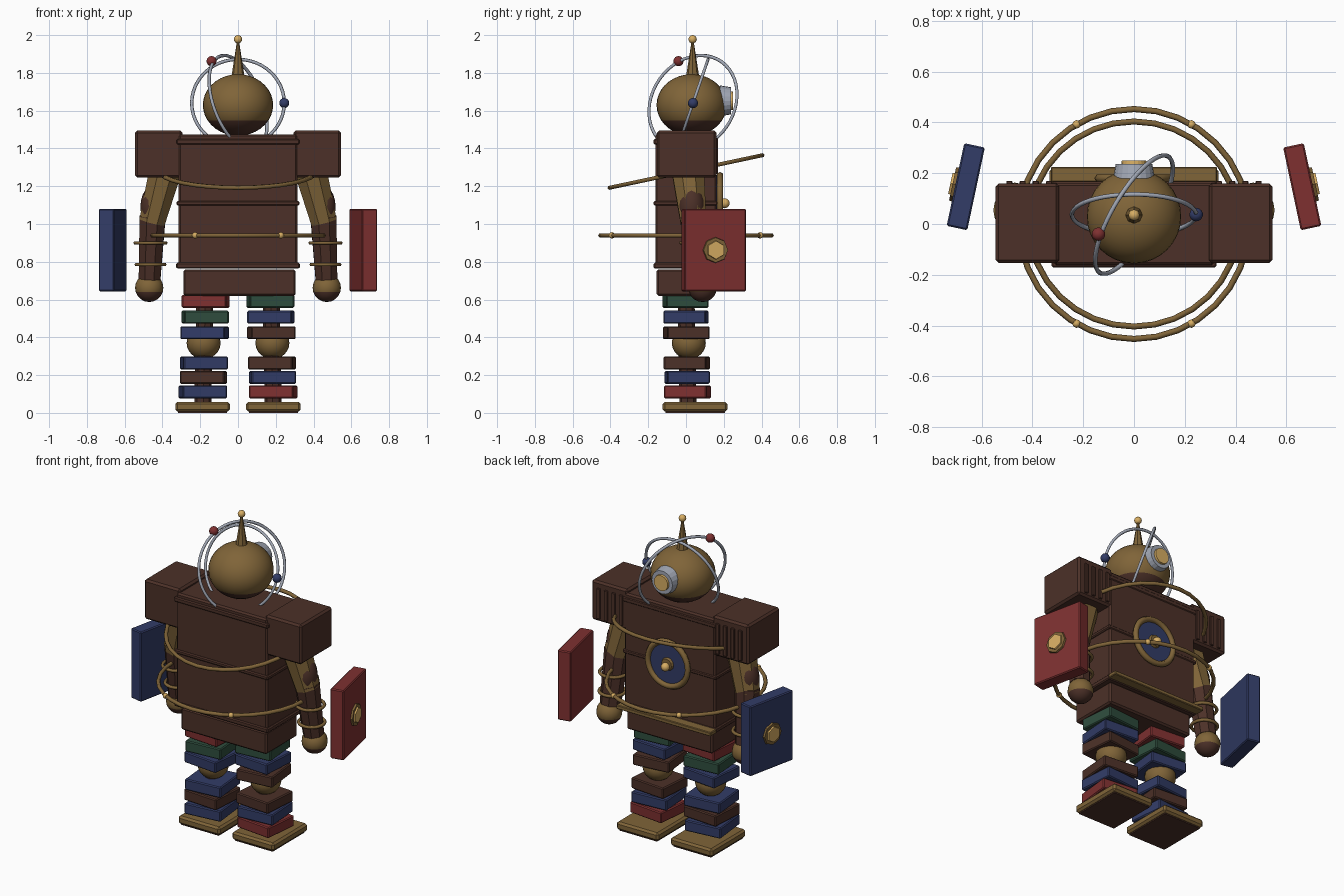
import bpy, bmesh, math
from mathutils import Vector, Matrix

if "Cube" in bpy.data.objects:
    bpy.data.objects.remove(bpy.data.objects["Cube"])


def material(name, rgb):
    m = bpy.data.materials.new(name)
    m.diffuse_color = (*rgb, 1)
    m.use_nodes = True
    m.node_tree.nodes["Principled BSDF"].inputs["Base Color"].default_value = m.diffuse_color
    return m


BROWN = material("dark_brown", (0.072, 0.030, 0.021))
BRASS = material("brass", (0.215, 0.128, 0.040))
RED = material("red", (0.21, 0.03, 0.03))
BLUE = material("blue", (0.032, 0.045, 0.135))
GREEN = material("green", (0.028, 0.075, 0.048))
SILVER = material("silver", (0.36, 0.39, 0.46))
GOLD = material("gold", (0.68, 0.42, 0.125))


def finish(name, bm, mat, matrix, smooth=False, bevel=0.0):
    me = bpy.data.meshes.new(name)
    bm.to_mesh(me)
    bm.free()
    ob = bpy.data.objects.new(name, me)
    bpy.context.collection.objects.link(ob)
    me.transform(matrix)
    me.materials.append(mat)
    if smooth:
        for p in me.polygons:
            p.use_smooth = True
    if bevel:
        mod = ob.modifiers.new("edge_bevel", 'BEVEL')
        mod.width, mod.segments = bevel, 1
    return ob


def box(name, mat, centre, size, turn=0.0, bevel=0.01):
    bm = bmesh.new()
    bmesh.ops.create_cube(bm, size=1)
    m = Matrix.Translation(centre) @ Matrix.Rotation(math.radians(turn), 4, 'Z') @ Matrix.Diagonal((*size, 1))
    return finish(name, bm, mat, m, bevel=bevel)


def ball(name, mat, centre, radii, under=None, limit=-0.55, seg=24):
    """Ellipsoid; faces that look down past the limit take a second colour."""
    bm = bmesh.new()
    bmesh.ops.create_uvsphere(bm, u_segments=seg, v_segments=seg // 2 + 2, radius=1)
    ob = finish(name, bm, mat, Matrix.Translation(centre) @ Matrix.Diagonal((*radii, 1)), smooth=True)
    if under:
        ob.data.materials.append(under)
        for p in ob.data.polygons:
            if (p.center.z - centre[2]) / radii[2] < limit:
                p.material_index = 1
    return ob


def rod(name, mat, a, b, r1, r2, sides=8):
    """Tapered prism from point a to point b."""
    a, b = Vector(a), Vector(b)
    d = b - a
    bm = bmesh.new()
    bmesh.ops.create_cone(bm, cap_ends=True, segments=sides, radius1=r1, radius2=r2, depth=d.length)
    rot = d.to_track_quat('Z', 'Y').to_matrix().to_4x4()
    return finish(name, bm, mat, Matrix.Translation((a + b) / 2) @ rot)


def ring(name, mat, centre, normal, major, minor, seg=32, sides=6):
    bm = bmesh.new()
    rows = []
    for i in range(seg):
        u = 2 * math.pi * i / seg
        rows.append([])
        for j in range(sides):
            v = 2 * math.pi * j / sides
            r = major + minor * math.cos(v)
            rows[-1].append(bm.verts.new((r * math.cos(u), r * math.sin(u), minor * math.sin(v))))
    for i in range(seg):
        n = (i + 1) % seg
        for j in range(sides):
            k = (j + 1) % sides
            bm.faces.new((rows[i][j], rows[n][j], rows[n][k], rows[i][k]))
    rot = Vector(normal).to_track_quat('Z', 'Y').to_matrix().to_4x4()
    return finish(name, bm, mat, Matrix.Translation(centre) @ rot, smooth=True)


# Torso, trim bands and pelvis
box("torso", BROWN, (0, 0, 1.12), (0.63, 0.325, 0.71))
for z, h in ((1.435, 0.03), (1.11, 0.025), (0.78, 0.03)):
    box("torso_band", BROWN, (0, -0.002, z), (0.65, 0.338, h), bevel=0.006)
box("rear_ledge", BRASS, (0, 0.195, 0.78), (0.655, 0.06, 0.025), bevel=0.004)
box("pelvis", BROWN, (0.008, 0, 0.69), (0.595, 0.31, 0.14))

# Rear medallion
rod("medallion_face", BLUE, (0, 0.15, 1.12), (0, 0.18, 1.12), 0.14, 0.14, 28)
ring("medallion_rim", BRASS, (0, 0.18, 1.12), (0, 1, 0), 0.138, 0.018)
rod("medallion_boss", BRASS, (0, 0.17, 1.12), (0, 0.195, 1.12), 0.045, 0.035, 12)
ball("medallion_knob", GOLD, (0, 0.205, 1.11), (0.026, 0.026, 0.026), seg=12)

# Orbit rings round the body
ring("waist_ring", BRASS, (0, 0, 0.94), (0, 0, 1), 0.453, 0.012)
tilt = math.radians(12)
ring("chest_ring", BRASS, (0, 0, 1.278), (0, -math.sin(tilt), math.cos(tilt)), 0.413, 0.012)
for a in (60, 120, 240, 300):
    t = math.radians(a)
    ball("ring_stud", GOLD, (0.453 * math.cos(t), 0.453 * math.sin(t), 0.94), (0.017, 0.017, 0.017), seg=8)

# Head, eye and antenna
HC = Vector((0, 0.03, 1.63))
ball("head", BRASS, HC, (0.186, 0.186, 0.163), BROWN, -0.55, seg=32)
rod("eye_rim", SILVER, (0, 0.18, 1.652), (0, 0.237, 1.652), 0.082, 0.072, 20)
rod("eye_lens", GOLD, (0, 0.21, 1.652), (0, 0.25, 1.652), 0.052, 0.048, 20)
rod("antenna", BRASS, (0, 0.035, 1.76), (0, 0.035, 1.965), 0.038, 0.006, 8)
ball("antenna_tip", GOLD, (0, 0.035, 1.978), (0.022, 0.022, 0.022), seg=12)

# Halo rings with beads
RC = Vector((0, 0.037, 1.64))
lean = math.radians(19)
ring("halo_upright", SILVER, RC, (0, math.cos(lean), -math.sin(lean)), 0.245, 0.009, 48)
ring("halo_slanted", SILVER, RC, (0.817, -0.48, 0.316), 0.266, 0.009, 48)
ball("blue_bead", BLUE, (0.245, 0.037, 1.64), (0.027, 0.027, 0.027), seg=14)
ball("red_bead", RED, (-0.14, -0.04, 1.862), (0.027, 0.027, 0.027), seg=14)

for s in (-1, 1):
    # Shoulder block with rear slats
    box("shoulder", BROWN, (s * 0.42, 0.003, 1.37), (0.25, 0.315, 0.25), bevel=0.012)
    for i in range(4):
        box("shoulder_slat", BROWN, (s * (0.335 + 0.052 * i), 0.163, 1.36), (0.024, 0.014, 0.19), bevel=0.003)

    # Arm
    top, elbow, wrist = (s * 0.385, 0.01, 1.28), (s * 0.455, 0.04, 1.01), (s * 0.468, 0.08, 0.71)
    rod("upper_arm", BRASS, top, elbow, 0.092, 0.074)
    ball("elbow_pad", BROWN, (s * 0.447, 0.03, 1.09), (0.07, 0.07, 0.115), seg=16)
    rod("forearm", BROWN, (s * 0.452, 0.038, 1.04), wrist, 0.074, 0.062)
    for z, r in ((0.9, 0.081), (0.785, 0.075)):
        ring("bangle", BRASS, (s * 0.463, 0.04 + (1.01 - z) * 0.13, z), (0, 0, 1), r, 0.01, 20)
    ball("hand", BRASS, (s * 0.47, 0.088, 0.662), (0.075, 0.075, 0.075), BROWN, -0.4, seg=16)

    # Side panel with hexagonal boss
    out = Vector((s * math.cos(math.radians(12)), math.sin(math.radians(12)), 0))
    mid = Vector((s * 0.663, 0.147, 0.862))
    box("side_panel", RED if s > 0 else BLUE, mid, (0.083, 0.333, 0.437), s * 12, bevel=0.006)
    rod("panel_plate", BRASS, mid + out * 0.035, mid + out * 0.053, 0.07, 0.066, 8)
    rod("panel_boss", GOLD, mid + out * 0.045, mid + out * 0.062, 0.052, 0.048, 6)

    # Leg: stacked slabs, knee ball and foot
    left = (RED, GREEN, BLUE, BLUE, BROWN, BLUE)
    right = (GREEN, BLUE, BROWN, BROWN, BLUE, RED)
    turns = (5, -4, 6, -5, 4, -6)
    for i, z in enumerate((0.59, 0.507, 0.424, 0.264, 0.188, 0.111)):
        x = s * (0.171 + 0.003 * i)
        box("leg_slab", (left if s < 0 else right)[i], (x, -0.002 + 0.002 * i, z),
            (0.236, 0.225, 0.068), s * turns[i], bevel=0.006)
    ball("knee", BRASS, (s * 0.182, 0.015, 0.37), (0.09, 0.09, 0.085), seg=20)
    rod("ankle", BROWN, (s * 0.186, 0.01, 0.05), (s * 0.175, 0.0, 0.63), 0.045, 0.045)
    box("foot", BRASS, (s * 0.187, 0.048, 0.0325), (0.29, 0.345, 0.051), bevel=0.012)
    box("foot_sole", BROWN, (s * 0.187, 0.048, 0.004), (0.26, 0.315, 0.008), bevel=0)
